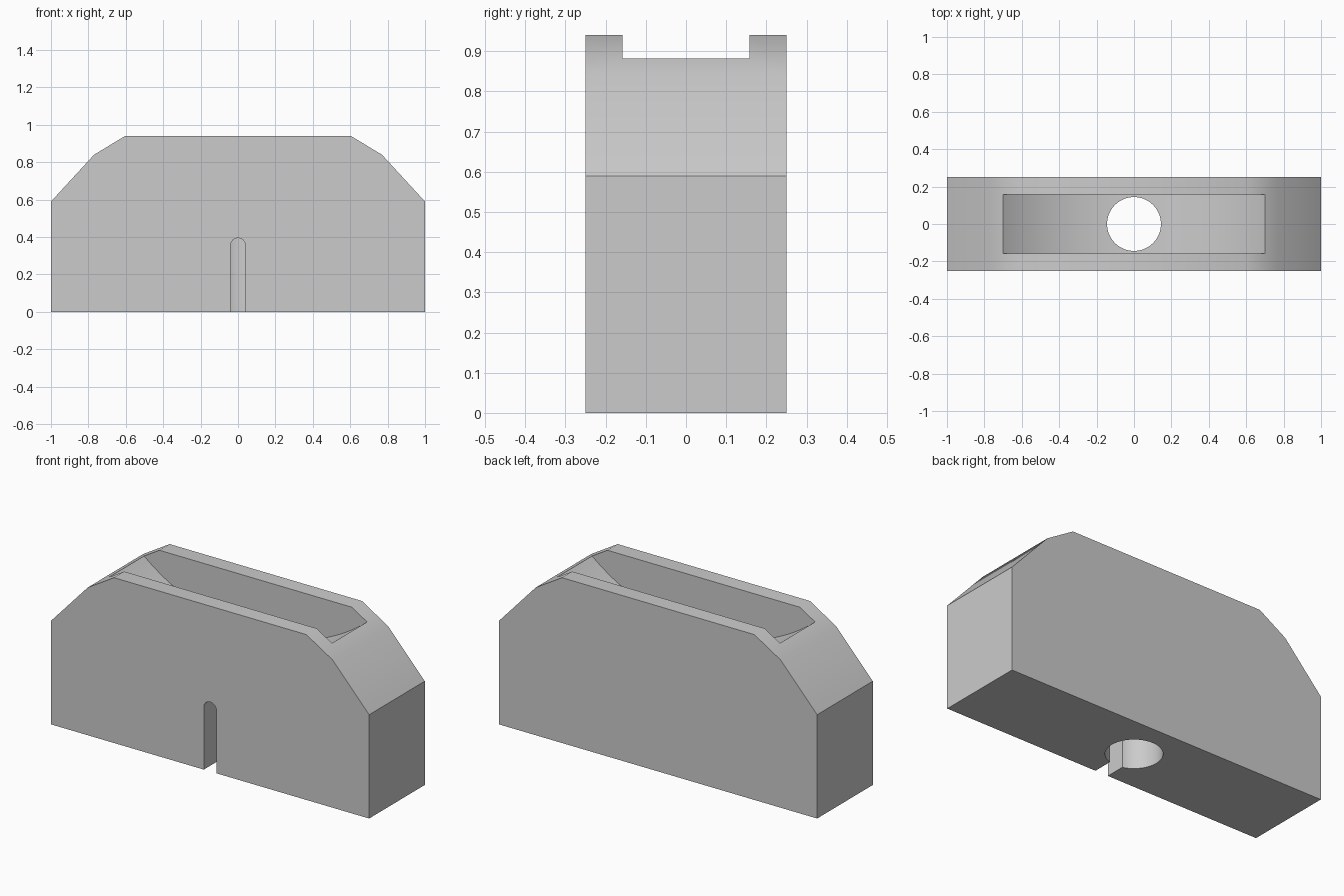
import bpy
import bmesh
from math import cos, sin, pi, asin, radians

cube = bpy.data.objects.get("Cube")
if cube:
    bpy.data.objects.remove(cube, do_unlink=True)

grey = bpy.data.materials.new("plain grey")
grey.use_nodes = True
colour = (0.6, 0.6, 0.6, 1)
grey.diffuse_color = colour
grey.node_tree.nodes["Principled BSDF"].inputs["Base Color"].default_value = colour


def prism(name, profile, y0, y1):
    """Extrude an (x, z) outline from y0 to y1."""
    bm = bmesh.new()
    face = bm.faces.new([bm.verts.new((x, y0, z)) for x, z in profile])
    side = bmesh.ops.extrude_face_region(bm, geom=[face])
    verts = [v for v in side["geom"] if isinstance(v, bmesh.types.BMVert)]
    bmesh.ops.translate(bm, verts=verts, vec=(0, y1 - y0, 0))
    bmesh.ops.recalc_face_normals(bm, faces=bm.faces)
    mesh = bpy.data.meshes.new(name)
    bm.to_mesh(mesh)
    bm.free()
    mesh.materials.append(grey)
    obj = bpy.data.objects.new(name, mesh)
    bpy.context.collection.objects.link(obj)
    return obj


def arc(cx, cz, radius, start, end, steps):
    angles = [start + (end - start) * i / steps for i in range(steps + 1)]
    return [(cx + radius * cos(a), cz + radius * sin(a)) for a in angles]


# Block with stepped shoulders, mirrored about the centre
half = [(1, 0), (1, 0.59), (0.77, 0.84), (0.605, 0.94)]
block = prism("block", half + [(-x, z) for x, z in reversed(half)], -0.25, 0.25)

# Curved cradle cut into the top
R, half_len, rim = 1.105, 0.703, 0.883
centre_z = rim + (R * R - half_len * half_len) ** 0.5
spread = asin(half_len / R)
scoop = arc(0, centre_z, R, -pi / 2 - spread, -pi / 2 + spread, 48)
cradle = prism("cradle_cutter", scoop + [(half_len, 1.2), (-half_len, 1.2)], -0.158, 0.158)

# Round-topped slot in the front, reaching the bore
slot_r = 0.04
slot = prism("slot_cutter",
             [(slot_r, -0.1)] + arc(0, 0.355, slot_r, 0, pi, 16) + [(-slot_r, -0.1)],
             -0.4, 0)

# Vertical bore through the middle
bpy.ops.mesh.primitive_cylinder_add(vertices=64, radius=0.144, depth=3)
bore = bpy.context.object
bore.name = "bore_cutter"
bore.data.materials.append(grey)

# Cut the block, then discard the cutters
bpy.ops.object.select_all(action="DESELECT")
block.select_set(True)
bpy.context.view_layer.objects.active = block
for cutter in (cradle, bore, slot):
    cutter.hide_render = True
    mod = block.modifiers.new(cutter.name, "BOOLEAN")
    mod.operation = "DIFFERENCE"
    mod.solver = "EXACT"
    mod.object = cutter
    bpy.ops.object.modifier_apply(modifier=mod.name)
    bpy.data.objects.remove(cutter, do_unlink=True)

bpy.ops.object.shade_smooth_by_angle(angle=radians(35))
